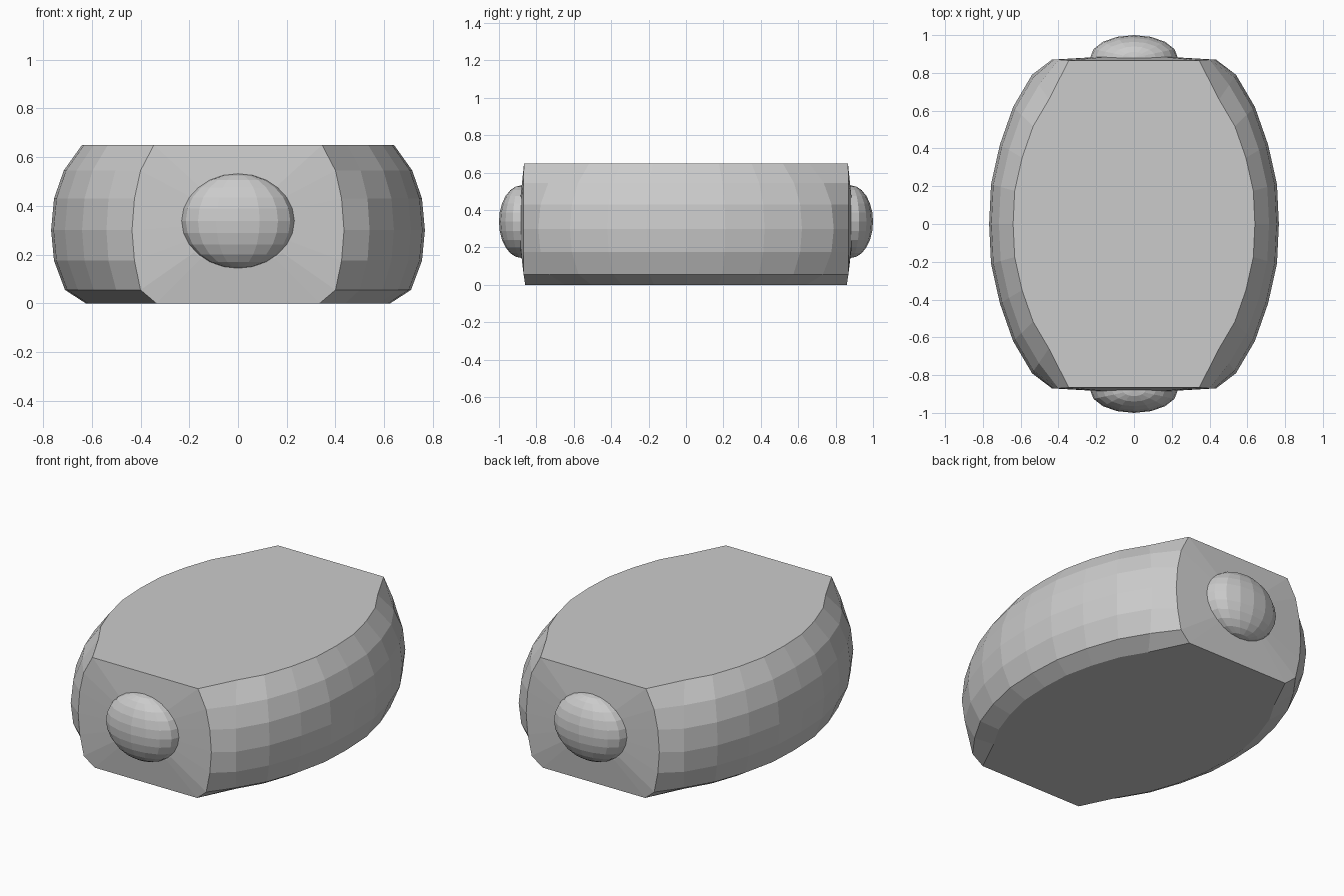
import bpy, bmesh, math

cube = bpy.data.objects.get("Cube")
if cube:
    bpy.data.objects.remove(cube)

grey = bpy.data.materials.new("mid grey")
grey.use_nodes = True
colour = (0.6, 0.6, 0.6, 1)
grey.diffuse_color = colour
grey.node_tree.nodes["Principled BSDF"].inputs["Base Color"].default_value = colour


def finish(name, bm):
    bmesh.ops.recalc_face_normals(bm, faces=bm.faces)
    mesh = bpy.data.meshes.new(name)
    bm.to_mesh(mesh)
    bm.free()
    mesh.materials.append(grey)
    obj = bpy.data.objects.new(name, mesh)
    bpy.context.collection.objects.link(obj)


# Barrel levels: height, half width at the middle, half width and depth at the ends
levels = [(0, 0.625, 0.335, 0.86), (0.055, 0.71, 0.40, 0.868), (0.175, 0.755, 0.425, 0.87),
          (0.30, 0.767, 0.435, 0.87), (0.43, 0.755, 0.425, 0.87), (0.545, 0.715, 0.40, 0.87),
          (0.65, 0.64, 0.345, 0.866)]
# One quarter of the widest outline, from the middle towards the end
quarter = [(0.767, 0), (0.757, 0.21), (0.71, 0.42), (0.64, 0.62), (0.54, 0.79)]


def outline(width, end_x, end_y):
    s = width / quarter[0][0]
    arc = [(x * s, y * s) for x, y in quarter] + [(end_x, end_y)]
    right = [(x, -y) for x, y in reversed(arc[1:])] + arc
    return right + [(-x, -y) for x, y in right]


# Body: stacked outlines, flat top and bottom, slightly domed ends
bm = bmesh.new()
rings = [[bm.verts.new((x, y, z)) for x, y in outline(w, ex, ey)] for z, w, ex, ey in levels]
n = len(rings[0])
half = n // 2
for low, high in zip(rings, rings[1:]):
    for i in range(n):
        if i % half != half - 1:
            j = (i + 1) % n
            bm.faces.new((low[i], low[j], high[j], high[i]))
bm.faces.new(rings[0])
bm.faces.new(rings[-1])
for a, b, side in ((half - 1, half, 1), (n - 1, 0, -1)):
    border = [r[a] for r in rings] + [r[b] for r in reversed(rings)]
    inner = [bm.verts.new((v.co.x * 0.45, side * 0.884, 0.335 + (v.co.z - 0.335) * 0.45))
             for v in border]
    for i in range(len(border)):
        j = (i + 1) % len(border)
        bm.faces.new((border[i], border[j], inner[j], inner[i]))
    bm.faces.new(inner)
finish("barrel_body", bm)

# Rounded studs on both ends
for name, side in (("front_stud", -1), ("back_stud", 1)):
    bm = bmesh.new()
    bmesh.ops.create_uvsphere(bm, u_segments=16, v_segments=12, radius=1)
    for v in bm.verts:
        v.co = (v.co.x * 0.232, side * 0.88 + v.co.y * 0.12, 0.338 + v.co.z * 0.194)
    finish(name, bm)
